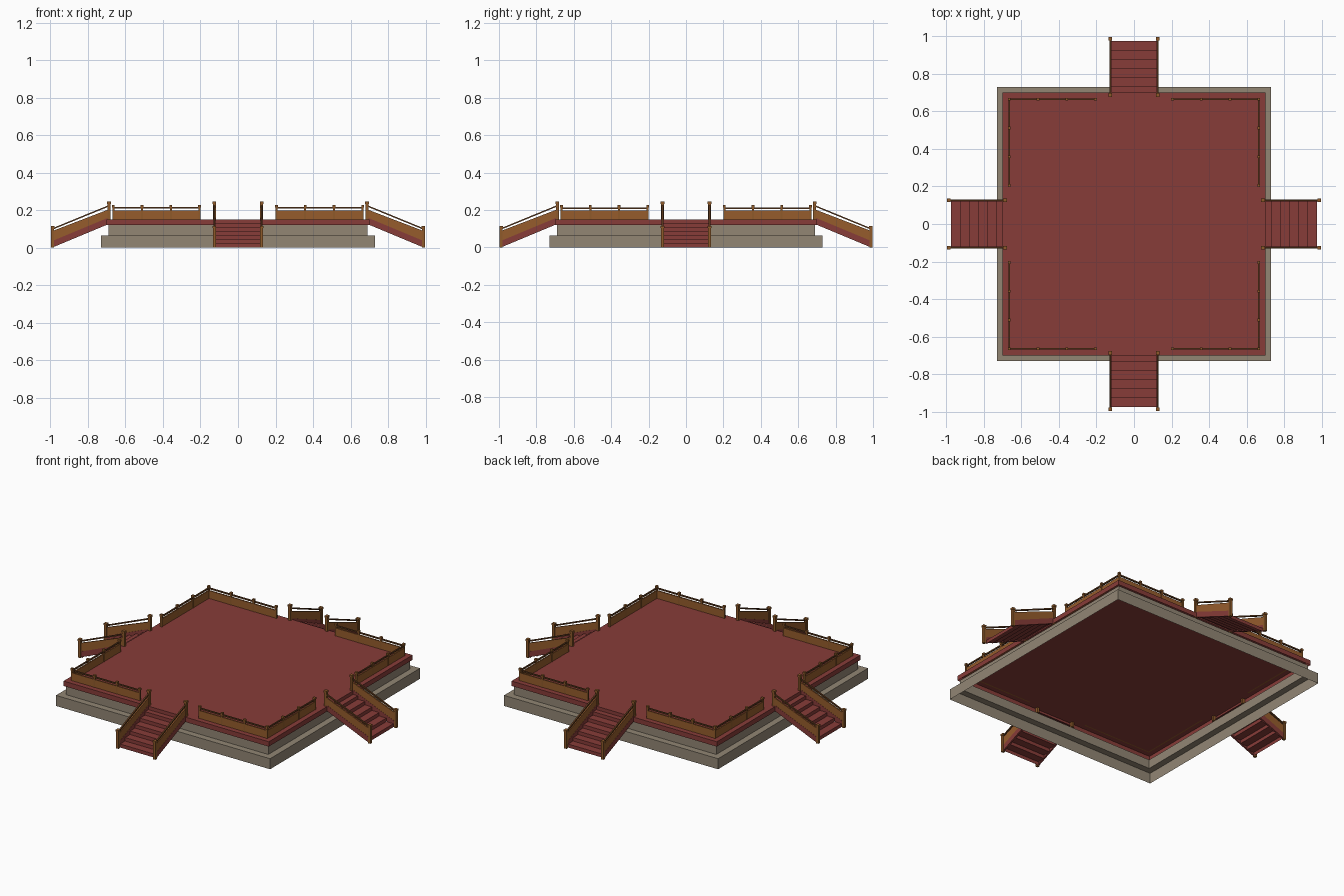
import bpy, bmesh, math
from mathutils import Matrix, Vector

if "Cube" in bpy.data.objects:
    bpy.data.objects.remove(bpy.data.objects["Cube"])


def mat(name, r, g, b):
    m = bpy.data.materials.new(name)
    lin = [((c / 255 + 0.055) / 1.055) ** 2.4 for c in (r, g, b)]
    m.diffuse_color = (*lin, 1)
    m.use_nodes = True
    m.node_tree.nodes["Principled BSDF"].inputs["Base Color"].default_value = m.diffuse_color
    return m


RED = mat("red_lacquer", 135, 60, 56)
STONE = mat("grey_stone", 146, 134, 116)
WOOD = mat("brown_panel", 150, 92, 44)
POST = mat("post_wood", 142, 90, 42)
RAIL = mat("dark_rail", 100, 62, 32)


def finish(name, bm, material):
    me = bpy.data.meshes.new(name)
    bm.to_mesh(me)
    bm.free()
    me.materials.append(material)
    ob = bpy.data.objects.new(name, me)
    bpy.context.collection.objects.link(ob)
    return ob


def box(bm, x0, x1, y0, y1, z0, z1):
    m = Matrix.Translation(((x0 + x1) / 2, (y0 + y1) / 2, (z0 + z1) / 2))
    bmesh.ops.create_cube(bm, size=1, matrix=m @ Matrix.Diagonal((x1 - x0, y1 - y0, z1 - z0, 1)))


def post(bm, x, y, z0, z1, w):
    # square shaft with a slightly wider cap
    h, c = w / 2, w / 2 + 0.002
    box(bm, x - h, x + h, y - h, y + h, z0, z1 - 0.012)
    box(bm, x - c, x + c, y - c, y + c, z1 - 0.012, z1)


def slope(bm, x, t, y0, y1, bot0, bot1, h):
    # sloping plank running along y, of vertical height h
    prof = [(y0, bot0), (y1, bot1), (y1, bot1 + h), (y0, bot0 + h)]
    f = bm.faces.new([bm.verts.new((x - t / 2, y, z)) for y, z in prof])
    r = bmesh.ops.extrude_face_region(bm, geom=[f])
    bmesh.ops.translate(bm, vec=(t, 0, 0), verts=[v for v in r["geom"] if isinstance(v, bmesh.types.BMVert)])
    bmesh.ops.recalc_face_normals(bm, faces=bm.faces)


def shell(name, rings, material, cap):
    # square open-bottomed shell through (half width, z) rings
    bm = bmesh.new()
    loops = [[bm.verts.new((sx * h, sy * h, z)) for sx, sy in ((-1, -1), (1, -1), (1, 1), (-1, 1))]
             for h, z in rings]
    for a, b in zip(loops, loops[1:]):
        for i in range(4):
            j = (i + 1) % 4
            bm.faces.new((a[i], a[j], b[j], b[i]))
    if cap:
        bm.faces.new(loops[-1])
    finish(name, bm, material)


# stepped stone base and deck, hollow underneath
shell("stone_base", [(0.73, 0), (0.73, 0.065), (0.69, 0.065), (0.69, 0.12)], STONE, False)
shell("deck", [(0.70, 0.12), (0.70, 0.15)], RED, True)

# parts of the front side, turned four times about the centre
parts = {}


def part(name, material):
    parts[name] = (bmesh.new(), material)
    return parts[name][0]


steps = part("stair_steps", RED)
stringer = part("stair_stringers", RED)
spanel = part("stair_panels", WOOD)
srail = part("stair_handrails", RAIL)
newel = part("newel_posts", POST)
dpanel = part("deck_panels", WOOD)
drail = part("deck_handrails", RAIL)
dpost = part("deck_posts", POST)

# zigzag steps
N, RUN, RISE = 6, 0.0485, 0.15 / 7
prof = []
for i in range(N):
    y = -0.975 + RUN * i
    prof += [(y, RISE * i), (y, RISE * (i + 1))]
prof += [(-0.69, RISE * N)]
rows = [[steps.verts.new((x, y, z)) for y, z in prof] for x in (-0.125, 0.125)]
for i in range(len(prof) - 1):
    steps.faces.new((rows[0][i], rows[1][i], rows[1][i + 1], rows[0][i + 1]))

for s in (-1, 1):
    # stair sides
    x = s * 0.126
    slope(stringer, x, 0.010, -0.99, -0.69, 0.0, 0.125, 0.035)
    slope(spanel, x, 0.008, -0.985, -0.685, 0.035, 0.150, 0.055)
    slope(srail, x, 0.009, -0.985, -0.685, 0.097, 0.220, 0.008)
    post(newel, x, -0.988, 0.0, 0.115, 0.016)
    post(newel, x, -0.688, 0.12, 0.245, 0.016)
    # deck railing
    a, b = sorted((s * 0.205, s * 0.665))
    box(dpanel, a, b, -0.669, -0.661, 0.15, 0.198)
    box(drail, a, b, -0.669, -0.661, 0.207, 0.215)
    for k in range(4):
        if s > 0 and k == 3:
            continue  # corner post comes from the neighbouring side
        post(dpost, s * (0.205 + k * 0.46 / 3), -0.665, 0.15, 0.226, 0.011)

for name, (bm, material) in parts.items():
    for q in range(4):
        c = bm.copy()
        bmesh.ops.rotate(c, cent=(0, 0, 0), matrix=Matrix.Rotation(q * math.pi / 2, 3, 'Z'), verts=c.verts)
        finish(f"{name}_{q + 1}", c, material)
    bm.free()
